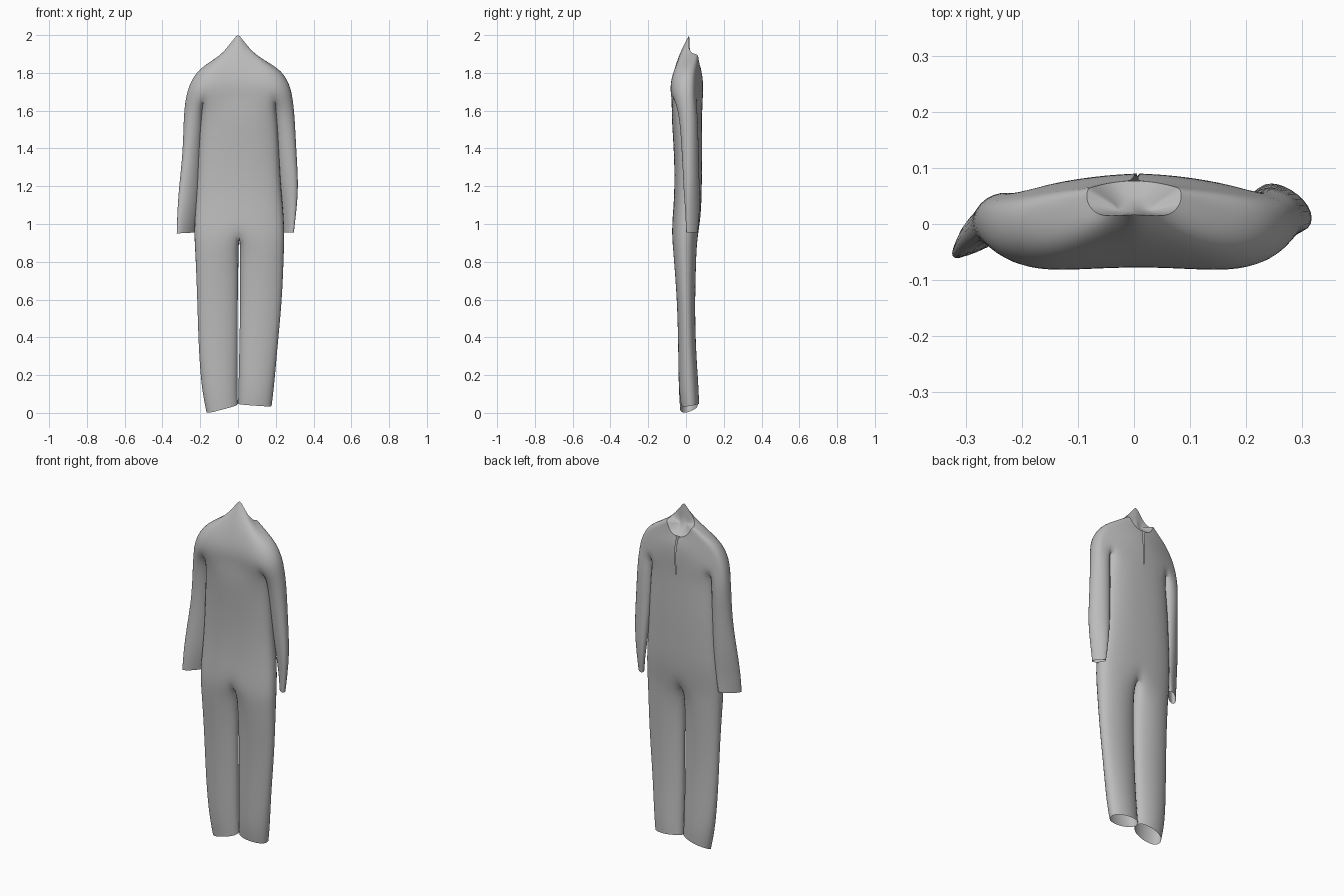
import bpy, bmesh

cube = bpy.data.objects.get("Cube")
if cube:
    bpy.data.objects.remove(cube, do_unlink=True)

fabric = bpy.data.materials.new("grey_fabric")
fabric.use_nodes = True
grey = (0.5, 0.5, 0.5, 1)
fabric.diffuse_color = grey
fabric.node_tree.nodes["Principled BSDF"].inputs["Base Color"].default_value = grey

bm = bmesh.new()


def yoke_ring(half, z_front, z_end, z_back, y_front, y_end, y_back, shift=0):
    """Ring of front and back columns that spans both shoulders."""
    front, back = [], []
    for u in (-1, -.86, -.67, -.45, -.22, 0, .22, .45, .67, .86, 1):
        a = abs(u)
        x = u * half * 1.02 + shift
        full = 1 - .65 * a ** 6 - .15 * (1 - a * a) ** 2
        front.append(bm.verts.new((x, y_end + (y_front - y_end) * full,
                                   z_end + (z_front - z_end) * (1 - a))))
        back.append(bm.verts.new((x, y_end + (y_back - y_end) * (1 - .65 * a * a),
                                  z_end + (z_back - z_end) * (1 - a ** 3))))
    return front, back


def tube_ring(columns, z, x0, x1, y_front, y_back, tilt=(0, 0), lift=0, twist=0):
    """Rounded flat ring, oversized to allow for smoothing."""
    step = 2 / (columns - 1)
    half = (x1 - x0) / 2 * 6 / (6 - step)
    depth = (y_back - y_front) / 2 * (1.2 if columns == 3 else 1.06)
    front, back = [], []
    for i in range(columns):
        u = -1 + i * step
        bulge = 1 - .5 * abs(u) ** 3
        drop = tilt[0] + (tilt[1] - tilt[0]) * (u + 1) / 2
        for side, sign in ((front, -1), (back, 1)):
            side.append(bm.verts.new(((x0 + x1) / 2 + u * half,
                                      (y_front + y_back) / 2 + sign * depth * bulge + twist * u,
                                      z + drop + (lift if sign > 0 else 0))))
    return front, back


def loft(rings):
    for (f0, b0), (f1, b1) in zip(rings, rings[1:]):
        for i in range(len(f0) - 1):
            bm.faces.new((f0[i], f0[i + 1], f1[i + 1], f1[i]))
            bm.faces.new((b0[i + 1], b0[i], b1[i], b1[i + 1]))
        bm.faces.new((b0[0], f0[0], f1[0], b1[0]))
        bm.faces.new((f0[-1], b0[-1], b1[-1], f1[-1]))


def part_of(ring, first, last):
    return ring[0][first:last + 1], ring[1][first:last + 1]


# Neck opening and shoulders
rim = (.083, 2.007, 1.9, 1.83, .01, .055, .077)
yoke = [yoke_ring(*r) for r in (
    rim,
    (.155, 1.93, 1.855, 1.79, -.035, .035, .086, .004),
    (.222, 1.83, 1.81, 1.75, -.072, .01, .09, .008),
    (.264, 1.74, 1.735, 1.70, -.096, .005, .09, .008),
    (.28, 1.67, 1.66, 1.65, -.088, .008, .088, .006))]
loft(yoke)
armpit = yoke[-1]

# Torso
torso = [part_of(armpit, 2, 8)] + [tube_ring(7, *r) for r in (
    (1.57, -.188, .2, -.073, .08),
    (1.4, -.2, .208, -.06, .083),
    (1.22, -.207, .215, -.056, .08),
    (1.07, -.217, .23, -.063, .077),
    (.94, -.222, .236, -.076, .062))]
loft(torso)
hips = torso[-1]

# Legs
right_leg = [part_of(hips, 0, 3)] + [tube_ring(4, *r) for r in (
    (.84, -.215, -.007, -.065, .053),
    (.6, -.206, -.011, -.046, .046),
    (.35, -.2, -.012, -.04, .05),
    (.13, -.185, -.011, -.038, .064),
    (.015, -.16, -.008, -.03, .06, (-.02, .025), .02))]
left_leg = [part_of(hips, 3, 6)] + [tube_ring(4, *r) for r in (
    (.84, .02, .232, -.065, .053),
    (.6, .022, .224, -.046, .046),
    (.35, .016, .2, -.04, .05),
    (.13, .011, .182, -.038, .066),
    (.035, .008, .17, -.025, .068, (.01, -.003), .01))]

# Sleeves, turned so that the outer edge points forward
level = (0, 0)
right_sleeve = [part_of(armpit, 0, 2)] + [tube_ring(3, *r) for r in (
    (1.57, -.281, -.192, -.04, .058, level, 0, .005),
    (1.38, -.285, -.203, -.03, .048, level, 0, .015),
    (1.2, -.305, -.208, -.038, .038, level, 0, .025),
    (1.06, -.314, -.218, -.045, .02, level, 0, .033),
    (.95, -.318, -.234, -.042, .01, (0, .005), 0, .038))]
left_sleeve = [part_of(armpit, 8, 10)] + [tube_ring(3, *r) for r in (
    (1.57, .2, .293, -.035, .063, level, 0, -.005),
    (1.38, .21, .302, -.02, .065, level, 0, -.012),
    (1.2, .222, .314, -.01, .068, level, 0, -.02),
    (1.06, .237, .303, .005, .065, level, 0, -.025),
    (.955, .246, .292, .01, .053, level, 0, -.022))]
for limb in (right_leg, left_leg, right_sleeve, left_sleeve):
    loft(limb)

# Slit down the middle of the back
seam = [ring[1][5] for ring in yoke] + [torso[1][1][3]]
slit = [bm.edges.get(pair) for pair in zip(seam, seam[1:])]
bmesh.ops.split_edges(bm, edges=slit)
for v in bm.verts:
    if abs(v.co.x) < .009 and v.co.y > .05 and v.co.z > 1.62 and v.is_boundary:
        side = sum(f.calc_center_median().x - v.co.x for f in v.link_faces)
        v.co.x += (.005 if side > 0 else -.005) * (v.co.z - 1.57) / .26

# Shallow lining that closes the neck opening
lining = [yoke_ring(*r) for r in (
    rim,
    (.06, 1.95, 1.895, 1.845, .015, .045, .057),
    (.03, 1.91, 1.89, 1.865, .019, .028, .037))]
loft(lining)
floor_front, floor_back = lining[-1]
for i in range(len(floor_front) - 1):
    bm.faces.new((floor_front[i], floor_front[i + 1], floor_back[i + 1], floor_back[i]))

bmesh.ops.recalc_face_normals(bm, faces=bm.faces)
mesh = bpy.data.meshes.new("jumpsuit")
bm.to_mesh(mesh)
bm.free()
mesh.materials.append(fabric)
jumpsuit = bpy.data.objects.new("jumpsuit", mesh)
bpy.context.collection.objects.link(jumpsuit)
bpy.context.view_layer.objects.active = jumpsuit
jumpsuit.select_set(True)

# Smooth the cloth
smooth = jumpsuit.modifiers.new("smooth", 'SUBSURF')
smooth.levels = smooth.render_levels = 2
bpy.ops.object.modifier_apply(modifier="smooth")
bpy.ops.object.shade_smooth_by_angle(angle=1.0)
